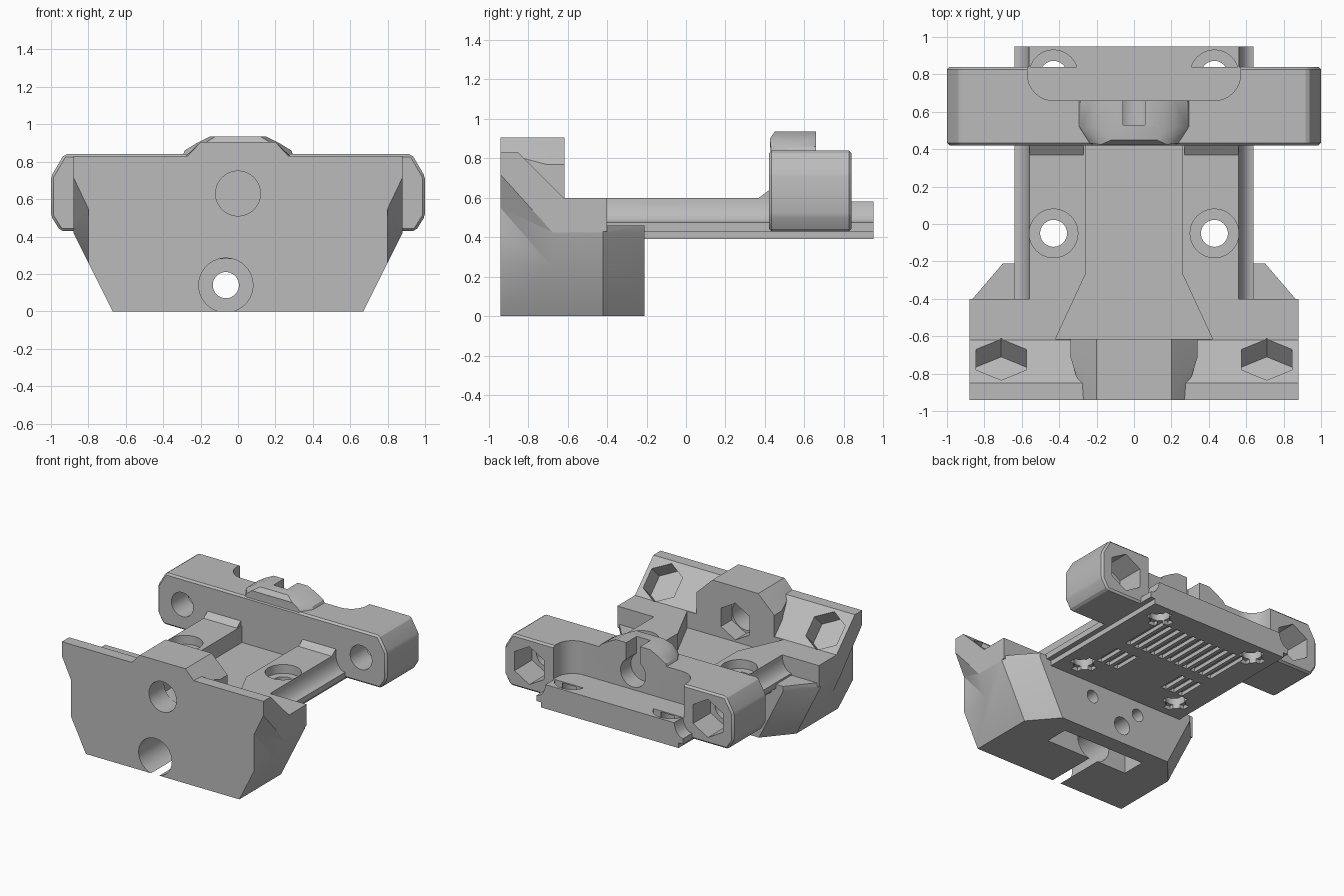
import bpy
import bmesh
from math import cos, sin, pi
from mathutils import Vector

cube = bpy.data.objects.get("Cube")
if cube:
    bpy.data.objects.remove(cube, do_unlink=True)

grey = bpy.data.materials.new("plain grey")
grey.use_nodes = True
grey.diffuse_color = (0.5, 0.5, 0.5, 1)
grey.node_tree.nodes["Principled BSDF"].inputs["Base Color"].default_value = (0.5, 0.5, 0.5, 1)


def finish(bm, name):
    bmesh.ops.recalc_face_normals(bm, faces=bm.faces)
    mesh = bpy.data.meshes.new(name)
    bm.to_mesh(mesh)
    bm.free()
    mesh.materials.append(grey)
    obj = bpy.data.objects.new(name, mesh)
    bpy.context.collection.objects.link(obj)
    return obj


def hull(points, name="cutter", bevel=0):
    """Convex solid around a few points, optionally chamfered."""
    bm = bmesh.new()
    for p in points:
        bm.verts.new(p)
    res = bmesh.ops.convex_hull(bm, input=bm.verts)
    loose = [v for v in bm.verts if not v.link_faces]
    bmesh.ops.delete(bm, geom=loose, context='VERTS')
    bmesh.ops.dissolve_limit(bm, angle_limit=0.01, verts=bm.verts, edges=bm.edges)
    if bevel:
        bmesh.ops.bevel(bm, geom=bm.edges[:], offset=bevel, segments=1, affect='EDGES')
    return finish(bm, name)


def box(x0, x1, y0, y1, z0, z1):
    return hull([(x, y, z) for x in (x0, x1) for y in (y0, y1) for z in (z0, z1)])


def prism(start, end, radius, sides=40):
    """Round or hexagonal bar between two points, one corner pointing up."""
    a, b = Vector(start), Vector(end)
    q = (b - a).to_track_quat('Z', 'Y')
    ring = [q @ Vector((radius * sin(2 * pi * i / sides), radius * cos(2 * pi * i / sides), 0))
            for i in range(sides)]
    return hull([p + r for p in (a, b) for r in ring])


def extrude(profile, to_point, near, far, name="cutter"):
    """Sweep any closed outline along one axis."""
    bm = bmesh.new()
    face = bm.faces.new([bm.verts.new(to_point(u, v, near)) for u, v in profile])
    ext = bmesh.ops.extrude_face_region(bm, geom=[face])
    shift = Vector(to_point(0, 0, far)) - Vector(to_point(0, 0, near))
    moved = [g for g in ext["geom"] if isinstance(g, bmesh.types.BMVert)]
    bmesh.ops.translate(bm, vec=shift, verts=moved)
    return finish(bm, name)


def mirrored(half):
    return half + [(-u, v) for u, v in reversed(half)]


def combine(targets, tool, op='DIFFERENCE'):
    tool.hide_render = True
    for t in targets:
        mod = t.modifiers.new("shape", 'BOOLEAN')
        mod.operation, mod.solver, mod.object = op, 'EXACT', tool
        with bpy.context.temp_override(object=t, active_object=t):
            bpy.ops.object.modifier_apply(modifier=mod.name)
    bpy.data.objects.remove(tool, do_unlink=True)


def along_y(u, v, y):
    return (u, y, v)


def along_z(u, v, z):
    return (u, v, z)


# Front block: tapered base, stepped upper wall and central nut housing
base = mirrored([(0.67, 0), (0.88, 0.42), (0.88, 0.46)])
inset = mirrored([(0.49, 0), (0.70, 0.42), (0.70, 0.46)])
front_block = hull([(x, y, z) for y in (-0.94, -0.42) for x, z in base]
                   + [(x, -0.21, z) for x, z in inset], "front_block")
wall = [(-0.94, 0.43), (-0.94, 0.83), (-0.85, 0.83), (-0.62, 0.6), (-0.4, 0.6), (-0.4, 0.43)]
combine([front_block], extrude(wall, lambda y, z, x: (x, y, z), -0.88, 0.88), 'UNION')
housing = []
for y, w in ((-0.94, 0.27), (-0.8, 0.28), (-0.71, 0.34), (-0.61, 0.34)):
    housing += [(x, y, z) for x, z in mirrored([(w, 0.45), (w, 0.83 if w < 0.3 else 0.77), (0.2, 0.905)])]
combine([front_block], hull(housing), 'UNION')

# Mounting plate with concave rod clearances along both sides
arc = [(0.64 - 0.08 * sin(t * pi / 12), 0.6 - 0.125 * cos(t * pi / 12)) for t in range(7)]
side = [(0.6, 0.39), (0.6, 0.43), (0.64, 0.43)] + arc
mount_plate = extrude(mirrored(side), along_y, -0.41, 0.95, "mount_plate")

# Rear bar with chamfered ends and a raised centre
ends = mirrored([(0.95, 0.43), (1, 0.51), (1, 0.72), (0.93, 0.84)])
rear_bar = hull([(x, y, z) for y in (0.42, 0.84) for x, z in ends], "rear_bar", 0.014)
crown = []
for z, w, front in ((0.8, 0.31, 0.43), (0.86, 0.285, 0.43), (0.9, 0.22, 0.425), (0.935, 0.15, 0.45)):
    crown += [(s * x, y, z) for s in (-1, 1)
              for x, y in ((w, 0.66), (w, 0.52), (w * 0.8, front))]
combine([rear_bar], hull(crown), 'UNION')

# Clearance behind the bar for the rear screws
pocket = [(s * (0.43 + 0.14 * sin(a * pi / 16)), 0.8 - 0.14 * cos(a * pi / 16), z)
          for s in (-1, 1) for a in range(9) for z in (0.58, 1.1)]
pocket += [(s * 0.57, 1, z) for s in (-1, 1) for z in (0.58, 1.1)]
combine([rear_bar, mount_plate], hull(pocket))

# Central channel, flared towards the front
channel = mirrored([(0.26, 0.42), (0.26, -0.27), (0.42, -0.615)])
combine([front_block, mount_plate], extrude(channel, along_z, 0.47, 1.1))

# Rear rod socket with its open slot
combine([rear_bar], prism((0, 0.53, 0.71), (0, 0.9, 0.71), 0.11))
combine([rear_bar], box(-0.06, 0.06, 0.53, 0.9, 0.71, 1.1))

# Central bolt and nut trap
combine([front_block], prism((0, -1, 0.63), (0, -0.5, 0.63), 0.12))
combine([front_block], prism((0, -0.75, 0.63), (0, -0.5, 0.63), 0.145, 6))

for s in (-1, 1):
    # Rail fillets against the bar
    fillet = hull([(x, y, z) for x in (s * 0.27, s * 0.56)
                   for y, z in ((0.37, 0.59), (0.37, 0.6), (0.395, 0.607), (0.43, 0.645), (0.43, 0.59))])
    fillet.name = "left_rail_fillet" if s > 0 else "right_rail_fillet"
    # Bar bolt holes with hexagonal traps at the back
    combine([rear_bar], prism((s * 0.78, 0.3, 0.63), (s * 0.78, 1, 0.63), 0.095))
    combine([rear_bar], prism((s * 0.78, 0.62, 0.63), (s * 0.78, 1, 0.63), 0.15, 6))
    # Hexagonal traps in the sloped wall
    combine([front_block], prism((s * 0.71, -0.82, 0.61), (s * 0.71, -0.55, 0.88), 0.155, 6))
    # Slanted relief on the front corners
    combine([front_block], hull([(s * x, y, z) for x, y, z in (
        (0.8, -0.95, 0.56), (0.8, -0.67, 0.24), (0.8, -0.95, 0.1),
        (0.9, -0.95, 0.77), (0.9, -0.67, 0.46), (0.9, -0.67, 0.2), (0.9, -0.95, 0.1))]))
    # Small bores in the back of the front block
    combine([front_block], prism((s * 0.21, -0.4, 0.28), (s * 0.21, -0.1, 0.28), 0.05, 24))
    # Plate screws: bore, counterbore and cross recess underneath
    for y in (-0.05, 0.8):
        x = s * 0.43
        combine([mount_plate, rear_bar], prism((x, y, 0.3), (x, y, 0.57), 0.072))
        combine([mount_plate], prism((x, y, 0.53), (x, y, 0.8), 0.13))
        for w, d in ((0.1, 0.03), (0.03, 0.1)):
            combine([mount_plate], box(x - w, x + w, y - d, y + d, 0.3, 0.42))

# Belt grooves under the plate
for i in range(-5, 6):
    x = i * 0.075
    combine([mount_plate], box(x - 0.022, x + 0.022, 0.38, 0.76, 0.3, 0.42))
    if abs(i) > 2:
        combine([mount_plate], box(x - 0.022, x + 0.022, 0.06, 0.28, 0.3, 0.42))

# Lower stepped bore, opening through the base into a cross slot
for depth, r in ((-0.5, 0.145), (-0.46, 0.1), (-0.1, 0.07)):
    combine([front_block], prism((-0.065, -1, 0.14), (-0.065, depth, 0.14), r))
combine([front_block], box(-0.36, 0.36, -0.53, -0.34, -0.1, 0.28))

# Crisp edges with smooth bores
bpy.ops.object.select_all(action='DESELECT')
for part in (front_block, mount_plate, rear_bar):
    part.select_set(True)
bpy.context.view_layer.objects.active = front_block
bpy.ops.object.shade_smooth_by_angle(angle=0.5)
